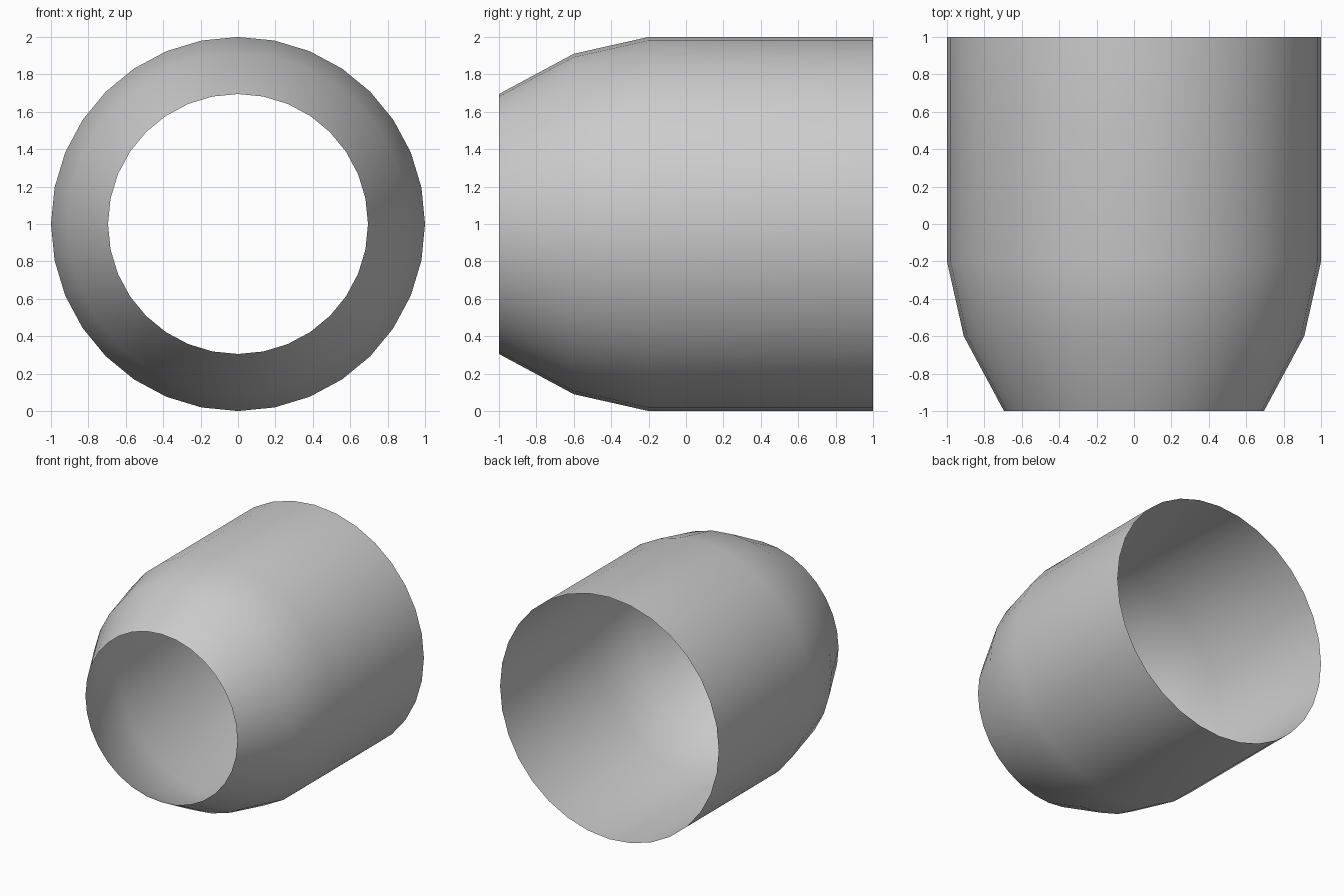
import bpy, bmesh
from math import sin, cos, pi

if "Cube" in bpy.data.objects:
    bpy.data.objects.remove(bpy.data.objects["Cube"])

SIDES = 32
# (y, radius) from the narrow front opening to the wide back opening
PROFILE = [(-1.0, 0.695), (-0.6, 0.91), (-0.2, 1.0), (1.0, 1.0)]

# Open tapered sleeve: rings swept along y and bridged with quads
bm = bmesh.new()
rings = [[bm.verts.new((r * sin(2 * pi * i / SIDES), y, 1 + r * cos(2 * pi * i / SIDES)))
          for i in range(SIDES)] for y, r in PROFILE]
for a, b in zip(rings, rings[1:]):
    for i in range(SIDES):
        j = (i + 1) % SIDES
        face = bm.faces.new((a[i], b[i], b[j], a[j]))
        face.smooth = True

# Make every face point away from the central axis
bm.normal_update()
for f in bm.faces:
    c = f.calc_center_median()
    if f.normal.x * c.x + f.normal.z * (c.z - 1) < 0:
        f.normal_flip()

mesh = bpy.data.meshes.new("tapered_sleeve")
bm.to_mesh(mesh)
bm.free()
bpy.context.collection.objects.link(bpy.data.objects.new("tapered_sleeve", mesh))
